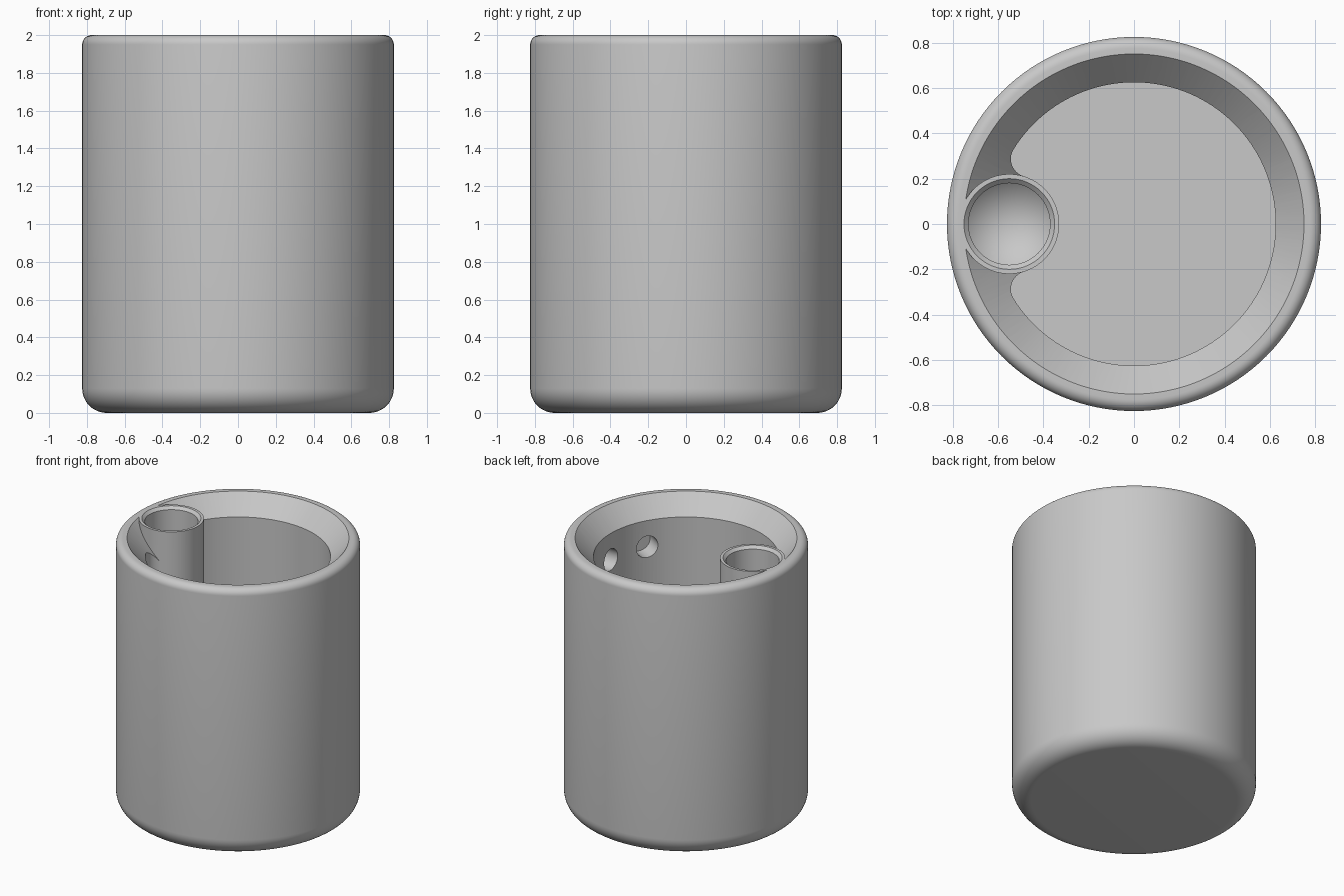
import bpy, bmesh, math
from mathutils import Matrix, Vector

if "Cube" in bpy.data.objects:
    bpy.data.objects.remove(bpy.data.objects["Cube"])

HEIGHT, OUTER_R, INNER_R, RIM_R = 2.0, 0.825, 0.625, 0.75
FLOOR_Z, TAPER_Z = 0.2, 1.865
TUBE_X, TUBE_R, BORE_R, FILLET = -0.55, 0.22, 0.18, 0.08

grey = bpy.data.materials.new("light grey")
grey.use_nodes = True
colour = (0.58, 0.58, 0.58, 1)
grey.diffuse_color = colour
grey.node_tree.nodes["Principled BSDF"].inputs["Base Color"].default_value = colour


def finish(name, bm):
    bmesh.ops.recalc_face_normals(bm, faces=bm.faces)
    mesh = bpy.data.meshes.new(name)
    bm.to_mesh(mesh)
    bm.free()
    mesh.materials.append(grey)
    obj = bpy.data.objects.new(name, mesh)
    bpy.context.collection.objects.link(obj)
    return obj


def lathe(name, profile, x=0.0, steps=128):
    """Revolve (radius, z) points, which start and end on the axis."""
    bm = bmesh.new()
    verts = [bm.verts.new((r, 0, z)) for r, z in profile]
    edges = [bm.edges.new(pair) for pair in zip(verts, verts[1:])]
    bmesh.ops.spin(bm, geom=verts + edges, cent=(0, 0, 0), axis=(0, 0, 1),
                   angle=math.tau, steps=steps, use_duplicate=False)
    bmesh.ops.remove_doubles(bm, verts=bm.verts, dist=1e-5)
    bmesh.ops.translate(bm, verts=bm.verts, vec=(x, 0, 0))
    return finish(name, bm)


def arc(cx, cy, r, start, end, steps):
    return [(cx + r * math.cos(start + (end - start) * i / steps),
             cy + r * math.sin(start + (end - start) * i / steps))
            for i in range(steps + 1)]


def prism(name, outline, z0, z1):
    bm = bmesh.new()
    face = bm.faces.new([bm.verts.new((x, y, z0)) for x, y in outline])
    side = bmesh.ops.extrude_face_region(bm, geom=[face])["geom"]
    top = [v for v in side if isinstance(v, bmesh.types.BMVert)]
    bmesh.ops.translate(bm, verts=top, vec=(0, 0, z1 - z0))
    return finish(name, bm)


def boolean(target, tool, operation):
    mod = target.modifiers.new(operation.lower(), "BOOLEAN")
    mod.operation, mod.solver, mod.object = operation, "EXACT", tool
    bpy.context.view_layer.objects.active = target
    bpy.ops.object.modifier_apply(modifier=mod.name)
    bpy.data.objects.remove(tool)


# Outer body with a large rounded foot and a small rounded rim
foot, lip = 0.13, 0.05
pot = lathe("planter_pot",
            [(0, 0)]
            + arc(OUTER_R - foot, foot, foot, -math.pi / 2, 0, 12)
            + arc(OUTER_R - lip, HEIGHT - lip, lip, 0, math.pi / 2, 8)
            + [(0, HEIGHT)])

# Inner well, with fillets where its wall meets the filling tube
fx = ((TUBE_R + FILLET) ** 2 - (INNER_R - FILLET) ** 2 - TUBE_X ** 2) / (-2 * TUBE_X)
fy = math.sqrt((INNER_R - FILLET) ** 2 - fx ** 2)
wall_angle = math.atan2(fy, fx)
tube_angle = math.atan2(-fy, TUBE_X - fx)
half = arc(0, 0, INNER_R, 0, wall_angle, 60)
half += arc(fx, fy, FILLET, wall_angle, tube_angle + math.tau, 16)[1:]
half += [(TUBE_X + 0.1, 0.1)]
outline = half + [(x, -y) for x, y in reversed(half[1:])]
well = prism("well_cutter", outline, FLOOR_Z, TAPER_Z + 0.004)

# Tapered mouth, cut around the filling tube
slope = (RIM_R - INNER_R) / (HEIGHT - TAPER_Z)
mouth_low, mouth_high = TAPER_Z - 0.3, HEIGHT + 0.05
mouth = lathe("mouth_cutter", [
    (0, mouth_low), (INNER_R - 0.3 * slope, mouth_low),
    (RIM_R + 0.05 * slope, mouth_high), (0, mouth_high)])
tube = lathe("tube_core", [(0, 0.1), (TUBE_R, 0.1), (TUBE_R, 2.2), (0, 2.2)],
             TUBE_X, 96)
boolean(well, mouth, "UNION")
boolean(well, tube, "DIFFERENCE")
boolean(pot, well, "DIFFERENCE")

# Tube bore with a conical bottom and a chamfered opening
bore = lathe("bore_cutter", [
    (0, 0.2), (BORE_R, 0.36), (BORE_R, HEIGHT - 0.02),
    (BORE_R + 0.04, HEIGHT + 0.02), (0, HEIGHT + 0.02)], TUBE_X, 64)
boolean(pot, bore, "DIFFERENCE")

# Round vent holes high on the inner wall, opposite the tube
for degrees in (-30, 0, 30):
    bm = bmesh.new()
    turn = Matrix.Rotation(math.radians(degrees), 4, "Z")
    place = turn @ Matrix.Translation(Vector((INNER_R, 0, 1.67)))
    bmesh.ops.create_cone(bm, cap_ends=True, segments=40, radius1=0.08,
                          radius2=0.08, depth=0.24,
                          matrix=place @ Matrix.Rotation(math.pi / 2, 4, "Y"))
    boolean(pot, finish("vent_cutter", bm), "DIFFERENCE")

# Smooth curved walls, crisp edges
bpy.ops.object.select_all(action="DESELECT")
pot.select_set(True)
bpy.context.view_layer.objects.active = pot
bpy.ops.object.shade_smooth_by_angle(angle=math.radians(25))
